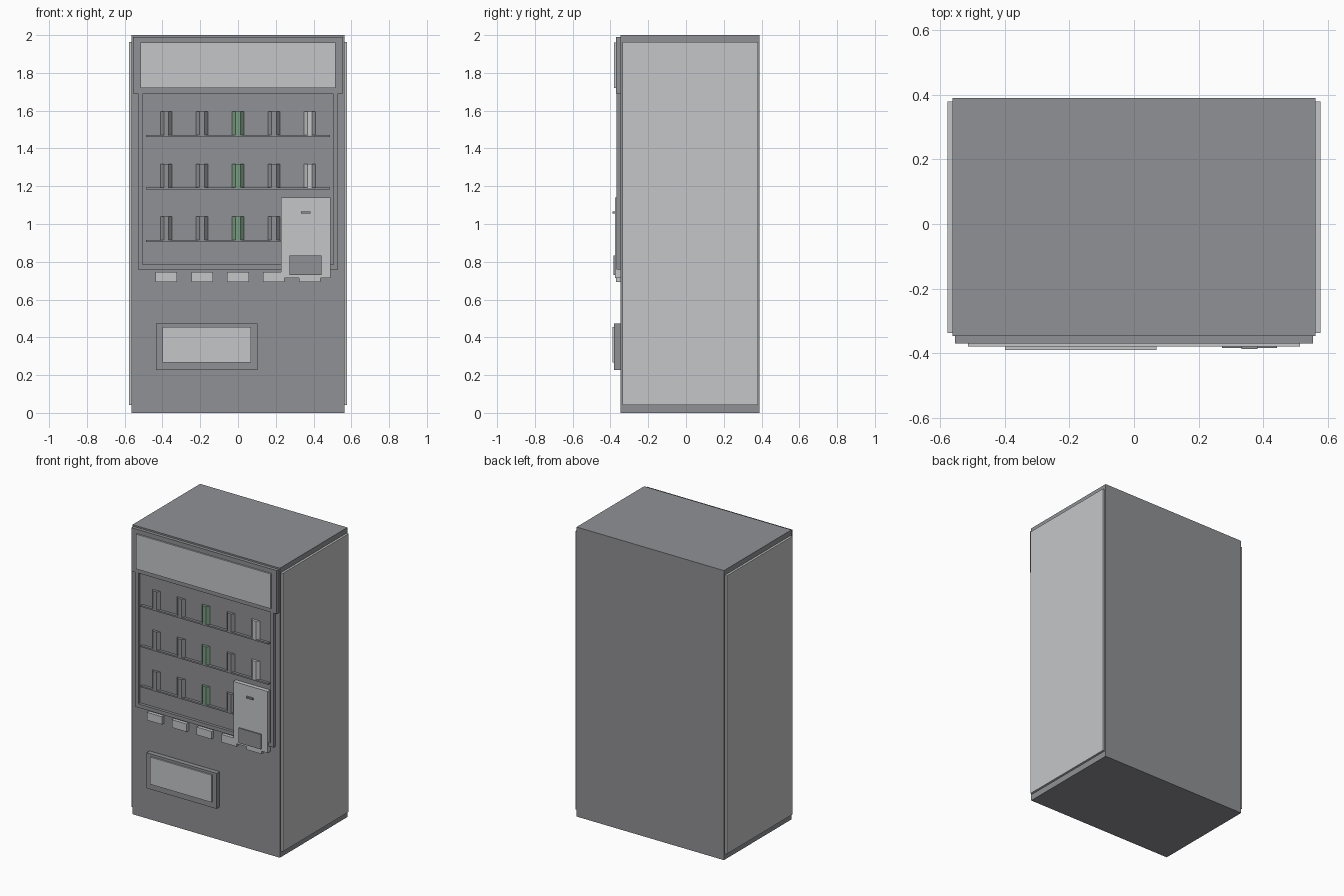
import bpy, bmesh, math
from mathutils import Matrix

if "Cube" in bpy.data.objects:
    bpy.data.objects.remove(bpy.data.objects["Cube"], do_unlink=True)


def material(name, colour):
    m = bpy.data.materials.new(name)
    m.use_nodes = True
    m.diffuse_color = (*colour, 1)
    m.node_tree.nodes["Principled BSDF"].inputs["Base Color"].default_value = (*colour, 1)
    return m


GREY = material("mid grey", (0.28, 0.285, 0.30))
LIGHT = material("light grey", (0.56, 0.565, 0.575))
GREEN = material("muted green", (0.19, 0.34, 0.22))

FRONT = -0.347  # front face of the cabinet


def finish(name, bm, mat):
    mesh = bpy.data.meshes.new(name)
    bm.to_mesh(mesh)
    bm.free()
    mesh.materials.append(mat)
    obj = bpy.data.objects.new(name, mesh)
    bpy.context.collection.objects.link(obj)
    return obj


def box_mesh(x, y, z):
    bm = bmesh.new()
    bmesh.ops.create_cube(bm, size=1)
    for v in bm.verts:
        v.co = [r[0] if c < 0 else r[1] for c, r in zip(v.co, (x, y, z))]
    return bm


def box(name, x, y, z, mat):
    return finish(name, box_mesh(x, y, z), mat)


def plate(name, x, z, y_front, mat, y_back=FRONT):
    return box(name, x, (y_front, y_back), z, mat)


# Cabinet and side panels
box("cabinet", (-0.563, 0.563), (FRONT, 0.39), (0, 2), GREY)
for side, s in (("left", 1), ("right", -1)):
    box(side + "_side_panel", sorted((s * 0.56, s * 0.578)), (-0.337, 0.38), (0.042, 1.964), LIGHT)

# Header with its light panel
plate("header_frame", (-0.555, 0.555), (1.69, 1.99), -0.37, GREY)
plate("header_panel", (-0.515, 0.515), (1.72, 1.96), -0.38, LIGHT, -0.365)

# Display window frame: front face inset and pushed back to the cabinet
bm = box_mesh((-0.53, 0.53), (-0.368, FRONT), (0.76, 1.715))
bm.normal_update()
face = min(bm.faces, key=lambda f: f.calc_center_median().y)
bmesh.ops.inset_region(bm, faces=[face], thickness=0.036)
bmesh.ops.delete(bm, geom=[face], context='FACES')
inner = [e for e in bm.edges if e.is_boundary]
new = bmesh.ops.extrude_edge_only(bm, edges=inner)["geom"]
for v in new:
    if isinstance(v, bmesh.types.BMVert):
        v.co.y = FRONT - 0.001
bmesh.ops.holes_fill(bm, edges=[e for e in bm.edges if e.is_boundary])
bmesh.ops.recalc_face_normals(bm, faces=bm.faces)
finish("window_frame", bm, GREY)

# Shelves with a row of eight-sided cans each, and selection buttons below
columns = [(i - 2) * 0.19 for i in range(5)]
can_colours = [GREY, GREY, GREEN, GREY, LIGHT]
for row, z in enumerate((1.46, 1.182, 0.905), 1):
    plate(f"shelf_{row}", (-0.487, 0.487), (z, z + 0.01), -0.366, GREY)
    for col, (x, mat) in enumerate(zip(columns, can_colours), 1):
        bm = bmesh.new()
        place = Matrix.Translation((x, FRONT + 0.012, z + 0.072)) @ Matrix.Rotation(math.pi / 8, 4, 'Z')
        bmesh.ops.create_cone(bm, cap_ends=True, segments=8, radius1=0.034,
                              radius2=0.034, depth=0.126, matrix=place)
        finish(f"can_{row}_{col}", bm, mat)
for i, x in enumerate(columns, 1):
    plate(f"button_{i}", (x - 0.057, x + 0.057), (0.692, 0.746), -0.37, LIGHT)

# Payment panel with coin slot and change tray
plate("payment_panel", (0.227, 0.49), (0.715, 1.14), -0.376, LIGHT)
plate("coin_slot", (0.333, 0.383), (1.055, 1.067), -0.388, GREY, -0.37)
plate("change_tray", (0.273, 0.443), (0.73, 0.833), -0.384, GREY, -0.37)

# Pick-up hatch
plate("hatch_frame", (-0.433, 0.102), (0.227, 0.472), -0.38, GREY)
plate("hatch_flap", (-0.4, 0.07), (0.267, 0.455), -0.39, LIGHT, -0.375)
